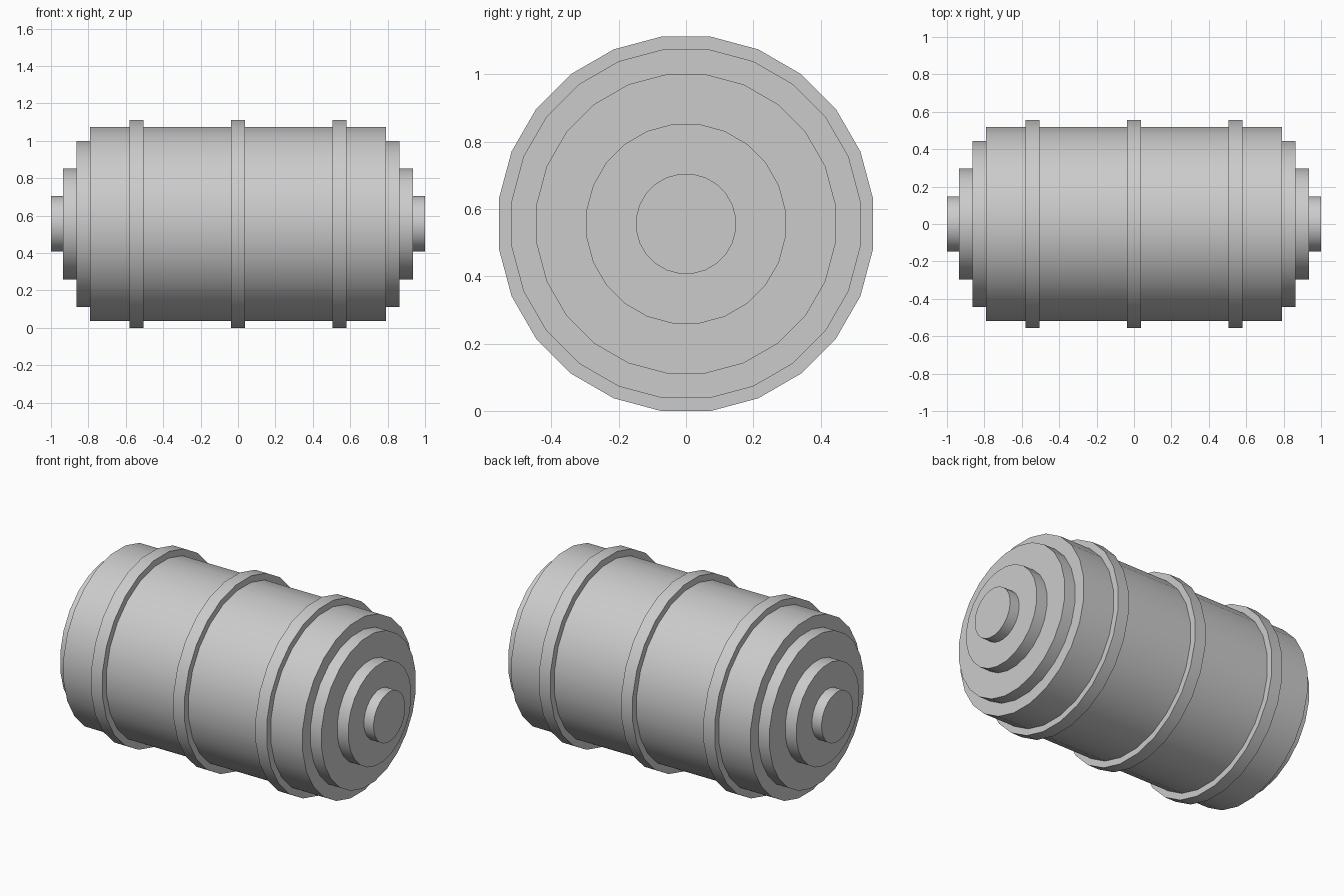
import bpy, bmesh, math

if "Cube" in bpy.data.objects:
    bpy.data.objects.remove(bpy.data.objects["Cube"])

SIDES = 24
AXIS_Z = 0.556
FLAT = 1 / math.cos(math.pi / SIDES)   # flat-to-flat radius -> corner radius


def lathe(name, profile, closed=False):
    """Revolve (x, flat radius) points about the lengthwise axis; open ends get caps."""
    bm = bmesh.new()
    rings = []
    for x, r in profile:
        ring = []
        for i in range(SIDES):
            a = 2 * math.pi * (i + 0.5) / SIDES
            ring.append(bm.verts.new((x, r * FLAT * math.cos(a), r * FLAT * math.sin(a))))
        rings.append(ring)
    pairs = list(zip(rings, rings[1:]))
    if closed:
        pairs.append((rings[-1], rings[0]))
    else:
        bm.faces.new(rings[0])
        bm.faces.new(rings[-1])
    for a, b in pairs:
        for i in range(SIDES):
            j = (i + 1) % SIDES
            bm.faces.new((a[i], a[j], b[j], b[i]))
    bmesh.ops.recalc_face_normals(bm, faces=bm.faces)
    mesh = bpy.data.meshes.new(name)
    bm.to_mesh(mesh)
    bm.free()
    obj = bpy.data.objects.new(name, mesh)
    bpy.context.collection.objects.link(obj)
    obj.location.z = AXIS_Z
    bpy.ops.object.select_all(action='DESELECT')
    obj.select_set(True)
    bpy.context.view_layer.objects.active = obj
    bpy.ops.object.shade_smooth_by_angle(angle=math.radians(30))
    return obj


# Barrel shell: stepped ends mirrored about the middle
half = [(1.0, 0.148), (0.936, 0.148), (0.936, 0.296), (0.863, 0.296),
        (0.863, 0.444), (0.79, 0.444), (0.79, 0.518)]
lathe("barrel_shell", [(-x, r) for x, r in half] + half[::-1])

# Three raised hoops, seated slightly into the shell
W = 0.037
for name, x in (("hoop_left", -0.543), ("hoop_middle", 0.0), ("hoop_right", 0.543)):
    lathe(name, [(x - W, 0.51), (x - W, 0.556), (x + W, 0.556), (x + W, 0.51)], closed=True)
